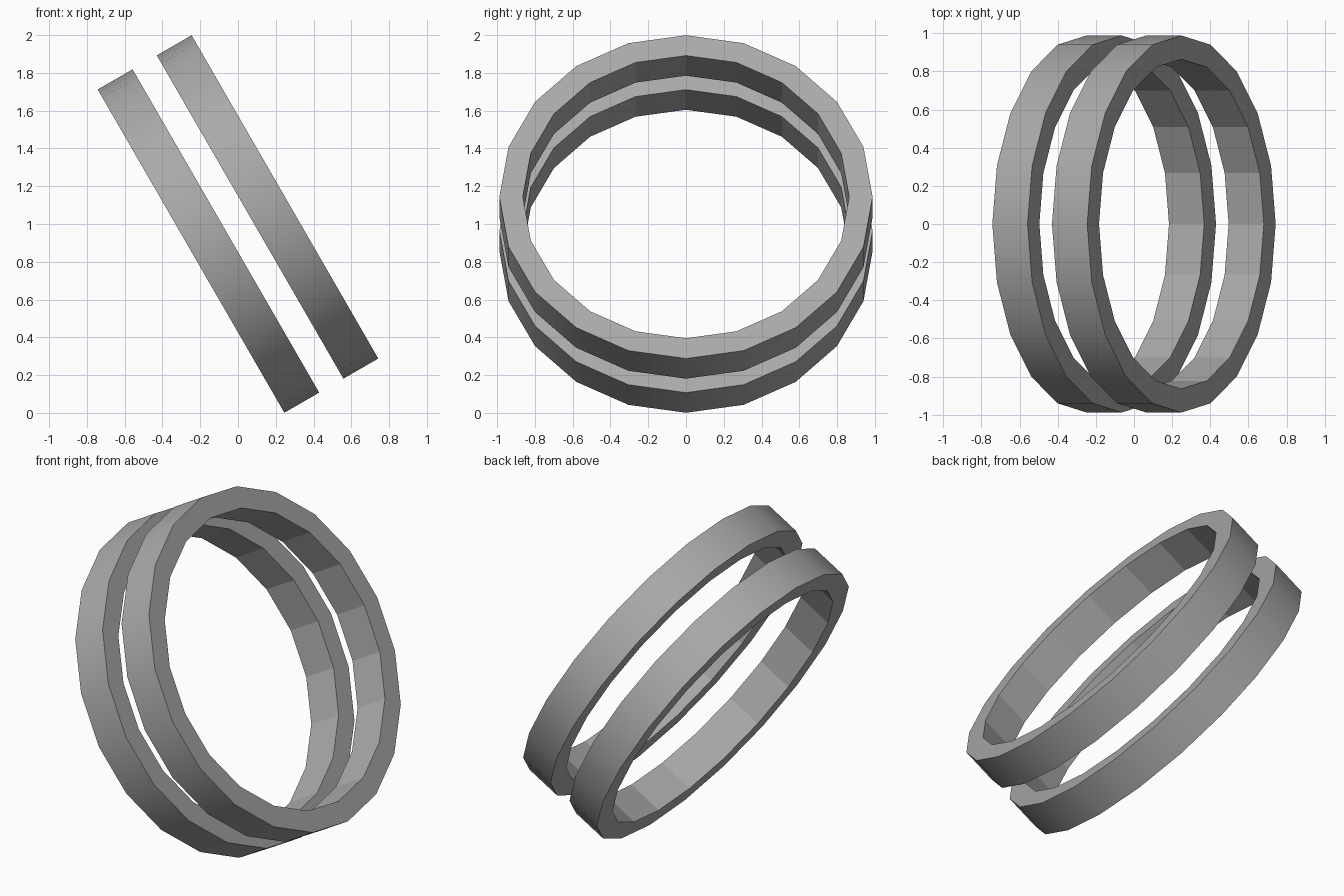
import bpy, bmesh, math
from mathutils import Matrix

cube = bpy.data.objects.get("Cube")
if cube:
    bpy.data.objects.remove(cube, do_unlink=True)

SIDES = 20
OUTER, INNER = 0.988, 0.864
NEAR, FAR = 0.074, 0.287      # band edges measured along the shared axis
TILT = math.radians(30)

grey = bpy.data.materials.new("grey")
grey.use_nodes = True
colour = (0.4, 0.4, 0.4, 1)
grey.diffuse_color = colour
grey.node_tree.nodes["Principled BSDF"].inputs["Base Color"].default_value = colour


def make_ring(name, x0, x1):
    """Flat-sided band around the x axis, tilted about y."""
    bm = bmesh.new()
    profile = [(x0, OUTER), (x1, OUTER), (x1, INNER), (x0, INNER)]
    loops = []
    for i in range(SIDES):
        a = 2 * math.pi * i / SIDES
        loops.append([bm.verts.new((x, r * math.sin(a), r * math.cos(a)))
                      for x, r in profile])
    for i, loop in enumerate(loops):
        nxt = loops[(i + 1) % SIDES]
        for k in range(4):
            m = (k + 1) % 4
            face = bm.faces.new((loop[k], loop[m], nxt[m], nxt[k]))
            face.smooth = k == 0          # only the outside wall is smooth
    bmesh.ops.recalc_face_normals(bm, faces=bm.faces)
    # Keep the rims crisp
    for e in bm.edges:
        e.smooth = all(f.smooth for f in e.link_faces)
    bm.transform(Matrix.Translation((0, 0, 1)) @ Matrix.Rotation(-TILT, 4, 'Y'))
    mesh = bpy.data.meshes.new(name)
    bm.to_mesh(mesh)
    bm.free()
    mesh.materials.append(grey)
    ring = bpy.data.objects.new(name, mesh)
    bpy.context.collection.objects.link(ring)


# Two parallel bands on one tilted axis
make_ring("left_ring", NEAR, FAR)
make_ring("right_ring", -FAR, -NEAR)
